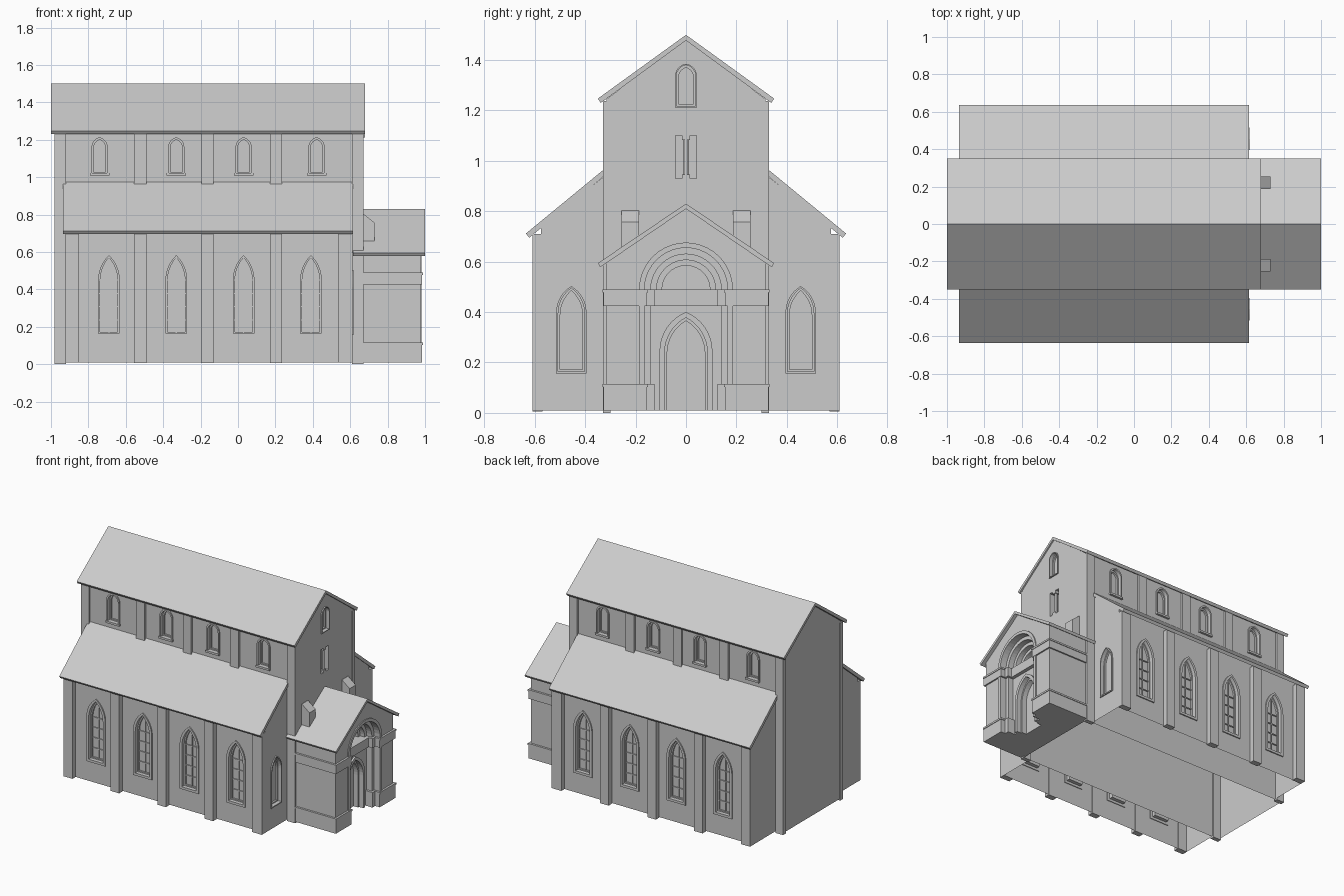
import bpy, bmesh, math

if "Cube" in bpy.data.objects:
    bpy.data.objects.remove(bpy.data.objects["Cube"])


def place(axis, u, v, d):
    # (u, v) is the profile plane, d runs along the extrusion axis
    return {'x': (d, u, v), 'y': (u, d, v), 'z': (u, v, d)}[axis]


def finish(name, bm):
    bmesh.ops.recalc_face_normals(bm, faces=bm.faces)
    me = bpy.data.meshes.new(name)
    bm.to_mesh(me)
    bm.free()
    ob = bpy.data.objects.new(name, me)
    bpy.context.collection.objects.link(ob)
    return ob


def prism(name, pts, axis, a, b):
    bm = bmesh.new()
    lo = [bm.verts.new(place(axis, u, v, a)) for u, v in pts]
    hi = [bm.verts.new(place(axis, u, v, b)) for u, v in pts]
    n = len(pts)
    bm.faces.new(lo)
    bm.faces.new(hi)
    for i in range(n):
        j = (i + 1) % n
        bm.faces.new((lo[i], lo[j], hi[j], hi[i]))
    return finish(name, bm)


def box(name, x0, x1, y0, y1, z0, z1):
    return prism(name, [(x0, y0), (x1, y0), (x1, y1), (x0, y1)], 'z', z0, z1)


def ring(name, outer, inner, axis, a, b):
    bm = bmesh.new()
    loops = [[bm.verts.new(place(axis, u, v, d)) for u, v in pts]
             for pts, d in ((outer, a), (outer, b), (inner, b), (inner, a))]
    n = len(outer)
    for k in range(4):
        p, q = loops[k], loops[(k + 1) % 4]
        for i in range(n):
            j = (i + 1) % n
            bm.faces.new((p[i], p[j], q[j], q[i]))
    return finish(name, bm)


def arch(c, w, z0, top, rise, n=8):
    # closed outline; rise == w is a round arch, rise > w a pointed one
    r = (w * w + rise * rise) / (2 * w)
    end = math.atan2(rise, r - w)
    zs = top - rise
    right = [(w - r + r * math.cos(end * i / n), zs + r * math.sin(end * i / n))
             for i in range(n)]
    return ([(c - w, z0), (c + w, z0)] + [(c + x, z) for x, z in right] + [(c, top)]
            + [(c - x, z) for x, z in reversed(right)])


def cut(ob, cutter):
    m = ob.modifiers.new("cut", 'BOOLEAN')
    m.operation, m.solver, m.object = 'DIFFERENCE', 'EXACT', cutter
    bpy.context.view_layer.objects.active = ob
    bpy.ops.object.modifier_apply(modifier=m.name)
    bpy.data.objects.remove(cutter)


def open_bottom(ob):
    bm = bmesh.new()
    bm.from_mesh(ob.data)
    low = [f for f in bm.faces if f.normal.z < -0.9 and f.calc_center_median().z < 0.03]
    bmesh.ops.delete(bm, geom=low, context='FACES')
    bm.to_mesh(ob.data)
    bm.free()


def window(name, wall, axis, c, pos, s, w, z0, top, rise, trim=0.017, depth=0.03, bars=0):
    # recess, raised surround, inner sash and glazing bars; s is the outward direction
    cut(wall, prism("cutter", arch(c, w, z0, top, rise), axis, pos - s * depth, pos + s * 0.03))
    if trim:
        ring(name + "_surround", arch(c, w + trim, z0 - trim, top + trim, rise + trim * 0.6),
             arch(c, w, z0, top, rise), axis, pos - s * 0.005, pos + s * 0.008)
    ring(name + "_sash", arch(c, w, z0, top, rise),
         arch(c, w - 0.008, z0 + 0.008, top - 0.01, rise - 0.004),
         axis, pos - s * depth, pos - s * (depth - 0.012))
    a, b = pos - s * depth, pos - s * (depth - 0.007)
    if bars:
        t = 0.003
        prism(name + "_mullion", [(c - t, z0), (c + t, z0), (c + t, top - 0.01), (c - t, top - 0.01)],
              axis, a, b)
        for k in range(1, bars + 1):
            z = z0 + (top - rise - z0) * k / bars
            prism(name + "_bar", [(c - w, z - t), (c + w, z - t), (c + w, z + t), (c - w, z + t)],
                  axis, a, b)


# nave body and roof
nave = prism("nave", [(-.315, .01), (.315, .01), (.315, 1.245), (0, 1.485), (-.315, 1.245)],
             'x', -.975, .67)
prism("nave_roof", [(-.35, 1.247), (0, 1.5), (.35, 1.247), (.338, 1.23), (0, 1.478), (-.338, 1.23)],
      'x', -1.0, .68)

# mirrored sides: aisles, pilasters, windows
for s in (-1, 1):
    def span(a, b):
        return sorted((s * a, s * b))

    aisle = prism("aisle", [(s * .31, .01), (s * .575, .01), (s * .575, .74), (s * .31, .95)],
                  'x', -.92, .61)
    prism("aisle_roof", [(s * .315, .975), (s * .635, .712), (s * .622, .695), (s * .315, .948)],
          'x', -.935, .615)
    for x0, x1 in ((-.98, -.92), (.61, .672)):
        box("nave_corner_pilaster", x0, x1, *span(.3, .33), 0, 1.238)
    for x0, x1 in ((-.555, -.49), (-.195, -.13), (.17, .235)):
        box("nave_pilaster", x0, x1, *span(.31, .33), .93, 1.238)
        box("aisle_pilaster", x0, x1, *span(.57, .61), .005, .71)
    for x0, x1 in ((-.921, -.85), (.535, .611)):
        box("aisle_corner_pilaster", x0, x1, *span(.57, .61), .01, .71)
    for x in (-.69, -.33, .03, .39):
        window("aisle_window", aisle, 'y', x, s * .575, s, .055, .165, .58, .13, bars=4)
    for x in (-.74, -.33, .03, .42):
        window("clerestory_window", nave, 'y', x, s * .315, s, .04, 1.02, 1.21, .048, trim=.01)
        box("clerestory_sill", x - .052, x + .052, *span(.31, .33), 1.008, 1.022)
    window("aisle_end_window", aisle, 'x', s * .455, .61, 1, .052, .165, .495, .1, trim=.008)
    open_bottom(aisle)

# gable openings: round-headed window and twin light with a central column
window("gable_window", nave, 'x', 0, .67, 1, .038, 1.217, 1.38, .045, trim=.005)
cut(nave, box("cutter", .63, .7, -.042, .042, .93, 1.10))
bm = bmesh.new()
bmesh.ops.create_cone(bm, segments=12, radius1=.01, radius2=.01, depth=.17, cap_ends=True)
bmesh.ops.translate(bm, verts=bm.verts, vec=(.655, 0, 1.015))
column = finish("twin_light_column", bm)
for z0, z1 in ((.93, .945), (1.083, 1.10)):
    box("twin_light_column_block", .64, .67, -.015, .015, z0, z1)
open_bottom(nave)

# porch body with a stepped round portal
porch = prism("porch", [(-.318, .01), (.318, .01), (.318, .595), (0, .818), (-.318, .595)],
              'x', .66, .975)
ZS = .49
for r, x in ((.165, .935), (.14, .895)):
    cut(porch, prism("cutter", arch(0, r, -.05, ZS + r, r, 10), 'x', x, 1.1))
for r, x in ((.117, .86), (.095, .825)):
    cut(porch, prism("cutter", arch(0, r, ZS, ZS + r - .0005, r - .0005, 10), 'x', x, 1.1))
cut(porch, prism("cutter", arch(0, .085, -.05, .378, .14), 'x', .84, 1.1))
prism("porch_roof", [(-.35, .594), (0, .83), (.35, .594), (.34, .578), (0, .81), (-.34, .578)],
      'x', .615, 1.0)


def open_hoop(name, outer, inner, a, b):
    # arch moulding without a bottom strip
    o, i = outer[1:] + outer[:1], inner[1:] + inner[:1]
    prism(name, o + i[::-1], 'x', a, b)


open_hoop("portal_hood", arch(0, .186, .01, ZS + .186, .186, 10),
          arch(0, .165, .01, ZS + .165, .165, 10), .965, .982)
open_hoop("door_frame", arch(0, .105, .01, .40, .155), arch(0, .085, .01, .378, .14), .885, .908)
open_hoop("door_inner_frame", arch(0, .085, .01, .378, .14), arch(0, .075, .01, .365, .13),
          .835, .875)
box("portal_lintel", .85, .92, -.128, .128, .425, .49)

# porch base and impost bands follow the stepped jambs
for s in (-1, 1):
    plan = [(.665, .315), (.665, .328), (.985, .328), (.985, .155), (.95, .155),
            (.95, .125), (.885, .125), (.885, .142), (.93, .142), (.93, .315)]
    for name, z0, z1 in (("porch_base", .01, .115), ("porch_impost", .425, .49)):
        prism(name, [(x, s * y) for x, y in plan], 'z', z0, z1)
        lip = [(.665, .315), (.665, .332), (.989, .332), (.989, .151), (.954, .151), (.954, .17),
               (.97, .17), (.97, .315)]
        prism(name + "_lip", [(x, s * y) for x, y in lip], 'z', z1 - .012, z1)
    # slope-topped blocks where the porch roof meets the gable
    prism("gable_bracket", [(.665, .62), (.73, .62), (.73, .757), (.672, .803), (.665, .803)],
          'y', s * .187, s * .255)

bpy.ops.object.select_all(action='DESELECT')
column.select_set(True)
bpy.context.view_layer.objects.active = column
bpy.ops.object.shade_smooth_by_angle()
